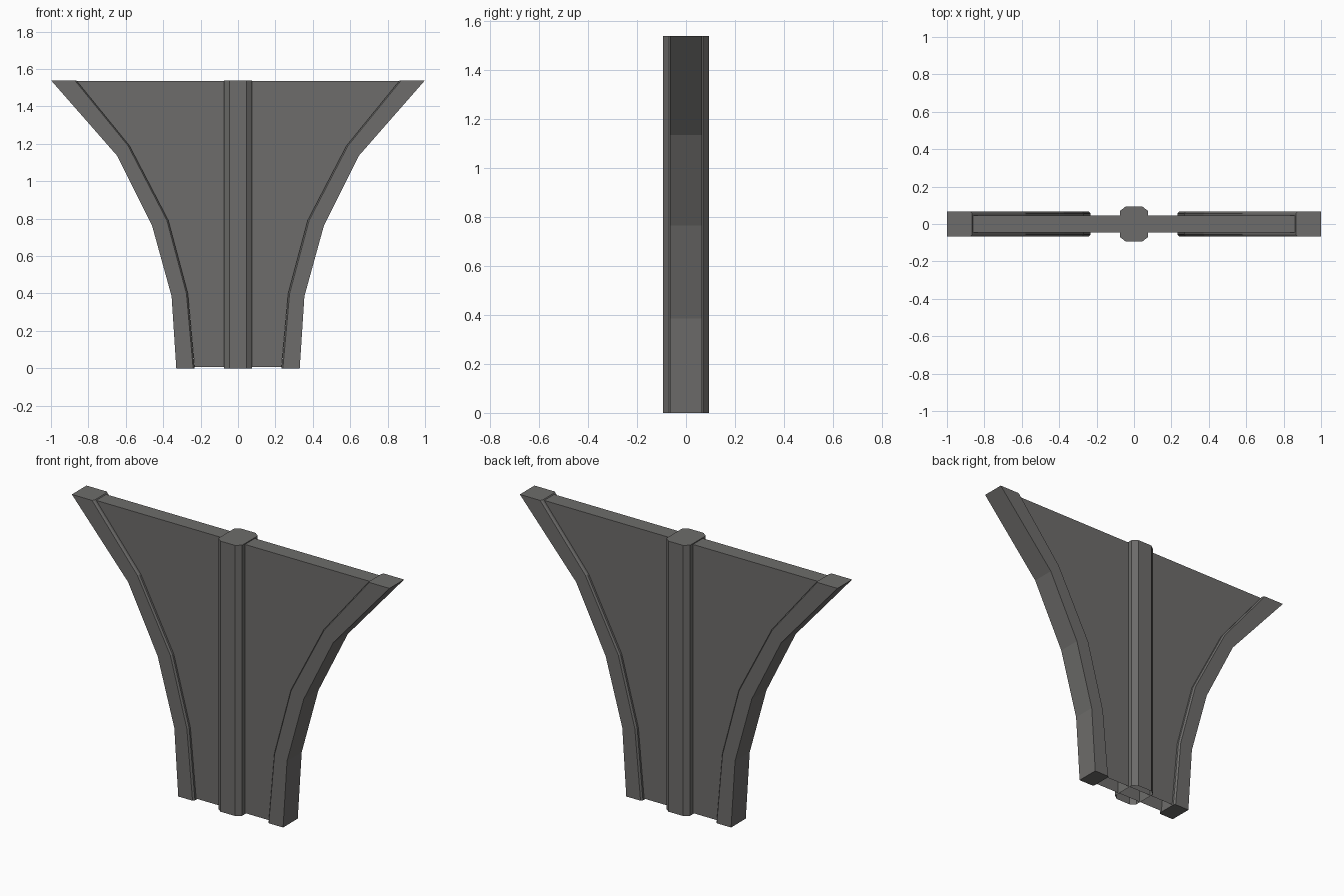
import bpy, bmesh

if "Cube" in bpy.data.objects:
    bpy.data.objects.remove(bpy.data.objects["Cube"])

grey = bpy.data.materials.new("dark grey stone")
grey.diffuse_color = (0.155, 0.152, 0.147, 1)
grey.use_nodes = True
grey.node_tree.nodes["Principled BSDF"].inputs["Base Color"].default_value = grey.diffuse_color

# Right-hand edge profiles (x, z), bottom to top
OUTER = [(0.33, 0), (0.355, 0.385), (0.46, 0.765), (0.645, 1.135), (1.0, 1.54)]
INNER = [(0.232, 0), (0.268, 0.4), (0.372, 0.79), (0.58, 1.19), (0.865, 1.54)]


def make(name, bottom, top, open_bottom=False):
    """Skin two matching outlines into a solid."""
    bm = bmesh.new()
    a = [bm.verts.new(p) for p in bottom]
    b = [bm.verts.new(p) for p in top]
    n = len(a)
    bottom_faces = [bm.faces.new(a)]
    bm.faces.new(b[::-1])
    for i in range(n):
        j = (i + 1) % n
        bm.faces.new((a[j], a[i], b[i], b[j]))
    bmesh.ops.recalc_face_normals(bm, faces=bm.faces[:])
    if open_bottom == "cap":
        bmesh.ops.delete(bm, geom=bottom_faces, context='FACES_ONLY')
    elif open_bottom == "side":
        low = [f for f in bm.faces if f.normal.z < -0.99]
        bmesh.ops.delete(bm, geom=low, context='FACES_ONLY')
    me = bpy.data.meshes.new(name)
    bm.to_mesh(me)
    bm.free()
    me.materials.append(grey)
    ob = bpy.data.objects.new(name, me)
    bpy.context.collection.objects.link(ob)
    return ob


# Thin central web, open underneath
edge = [(x, min(max(z, 0.006), 1.535)) for x, z in INNER]
web = edge + [(-x, z) for x, z in edge[::-1]]
make("web_panel", [(x, -0.045, z) for x, z in web],
     [(x, 0.045, z) for x, z in web], "side")

# Flared flanges with a small bevel along the inner edge
for side, s in (("right", 1), ("left", -1)):
    bm = bmesh.new()
    rings = []
    for (xo, zo), (xi, zi) in zip(OUTER, INNER):
        xb = xi + 0.008
        sec = [(xo, -0.066, zo), (xo, 0.066, zo), (xb, 0.066, zi),
               (xi, 0.056, zi), (xi, -0.056, zi), (xb, -0.066, zi)]
        rings.append([bm.verts.new((s * x, y, z)) for x, y, z in sec])
    for r, t in zip(rings, rings[1:]):
        for i in range(6):
            j = (i + 1) % 6
            bm.faces.new((r[i], r[j], t[j], t[i]))
    bm.faces.new(rings[0])
    bm.faces.new(rings[-1])
    bmesh.ops.recalc_face_normals(bm, faces=bm.faces[:])
    me = bpy.data.meshes.new(side + "_flange")
    bm.to_mesh(me)
    bm.free()
    me.materials.append(grey)
    bpy.context.collection.objects.link(bpy.data.objects.new(side + "_flange", me))

# Chamfered central rib, open underneath
post = [(0.075, -0.07), (0.075, 0.07), (0.045, 0.093), (-0.045, 0.093),
        (-0.075, 0.07), (-0.075, -0.07), (-0.045, -0.093), (0.045, -0.093)]
make("central_rib", [(x, y, 0) for x, y in post],
     [(x, y, 1.54) for x, y in post], "cap")
